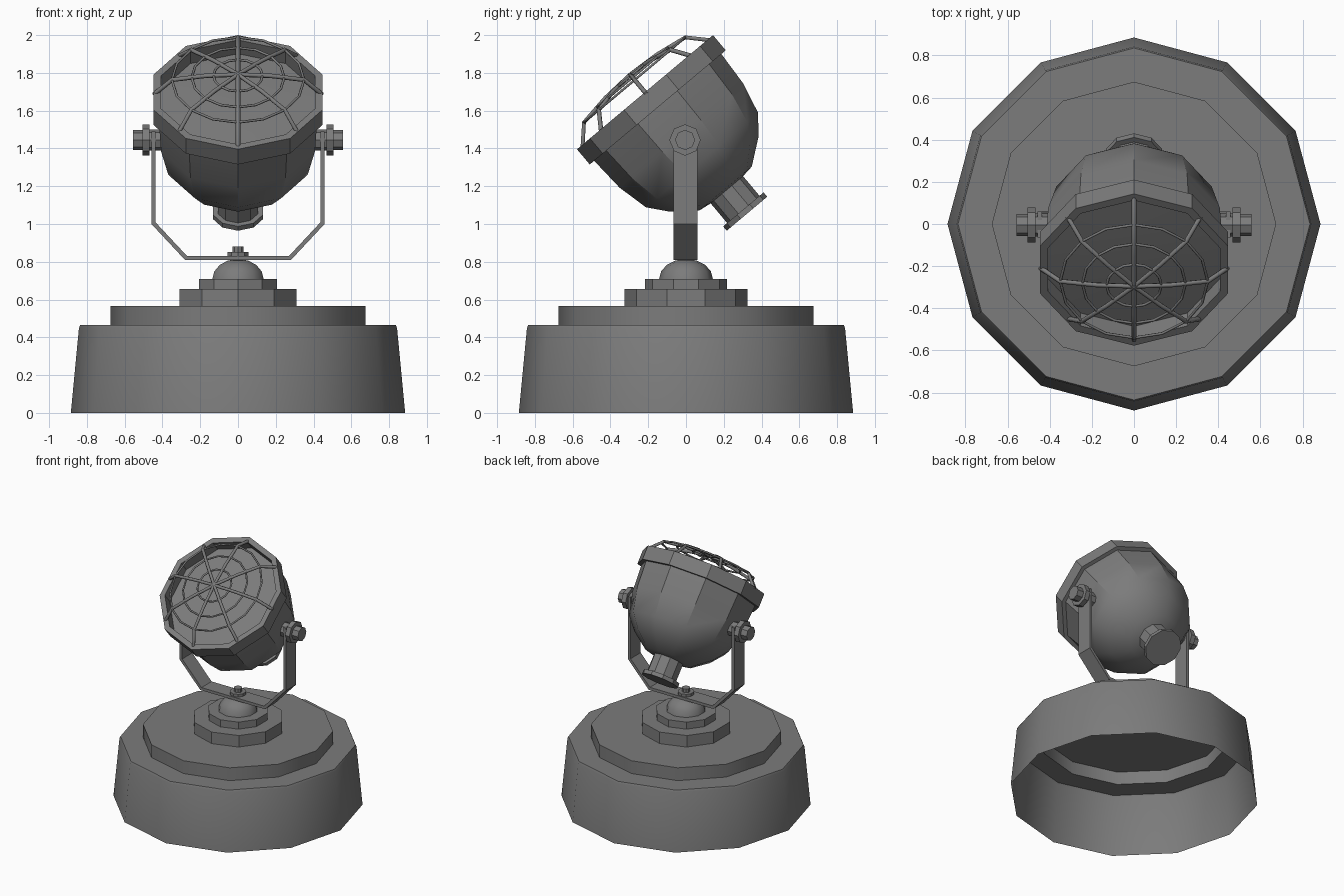
import bpy, bmesh, math
from mathutils import Matrix, Vector

if "Cube" in bpy.data.objects:
    bpy.data.objects.remove(bpy.data.objects["Cube"], do_unlink=True)

grey = bpy.data.materials.new("dark_grey_metal")
grey.use_nodes = True
COLOUR = (0.2, 0.2, 0.2, 1)
grey.diffuse_color = COLOUR
grey.node_tree.nodes["Principled BSDF"].inputs["Base Color"].default_value = COLOUR


def add_object(name, data, matrix=Matrix()):
    ob = bpy.data.objects.new(name, data)
    bpy.context.collection.objects.link(ob)
    data.materials.append(grey)
    ob.matrix_world = matrix
    return ob


def smooth(ob, degrees=35):
    bpy.ops.object.select_all(action='DESELECT')
    ob.select_set(True)
    bpy.context.view_layer.objects.active = ob
    bpy.ops.object.shade_smooth_by_angle(angle=math.radians(degrees))


def lathe(name, profile, sides, matrix=Matrix()):
    """Spin (radius, height) points, listed from bottom to top, about z."""
    bm = bmesh.new()
    rings = []
    for r, z in profile:
        if r == 0:
            rings.append([bm.verts.new((0, 0, z))] * sides)
            continue
        angles = [math.pi / 2 + math.tau * i / sides for i in range(sides)]
        rings.append([bm.verts.new((r * math.cos(a), r * math.sin(a), z)) for a in angles])
    for low, high in zip(rings, rings[1:]):
        for i in range(sides):
            j = (i + 1) % sides
            corners = dict.fromkeys((low[i], low[j], high[j], high[i]))
            bm.faces.new(list(corners))
    mesh = bpy.data.meshes.new(name)
    bm.to_mesh(mesh)
    bm.free()
    ob = add_object(name, mesh, matrix)
    smooth(ob)
    return ob


def drum(name, radius, bottom, top, sides=10, matrix=Matrix()):
    return lathe(name, [(0, bottom), (radius, bottom), (radius, top), (0, top)], sides, matrix)


# Hollow stepped base, open underneath
lathe("base_shell", [(0.885, 0), (0.842, 0.45), (0.835, 0.465), (0.675, 0.465),
                     (0.675, 0.565), (0, 0.565)], 12)

# Stepped mount with a domed swivel and its bolt
drum("mount_lower_step", 0.325, 0.565, 0.655)
drum("mount_upper_step", 0.218, 0.655, 0.71)
dome = [(0.142 * math.cos(math.radians(a)), 0.71 + 0.105 * math.sin(math.radians(a)))
        for a in (0, 22, 44, 66)]
lathe("swivel_dome", dome + [(0, 0.815)], 10)
drum("bolt_washer", 0.058, 0.825, 0.852)
drum("bolt_head", 0.03, 0.852, 0.88)

# U-shaped yoke: a bent strap
half = [(0.448, 1.49), (0.448, 1.005), (0.275, 0.82)]
path = half + [(-x, z) for x, z in reversed(half)]
bm = bmesh.new()
pairs = [[bm.verts.new((x, y, z)) for y in (-0.065, 0.06)] for x, z in path]
for a, b in zip(pairs, pairs[1:]):
    bm.faces.new((a[0], a[1], b[1], b[0]))
mesh = bpy.data.meshes.new("yoke")
bm.to_mesh(mesh)
bm.free()
yoke = add_object("yoke", mesh)
strap = yoke.modifiers.new("thickness", 'SOLIDIFY')
strap.thickness = 0.022
strap.offset = 0
strap.use_even_offset = True

# Pivot axle, washer and knob on each side
PIVOT = Vector((0, -0.005, 1.445))
for side, sign in (("left", 1), ("right", -1)):
    outward = Matrix.Translation(PIVOT) @ Matrix.Rotation(sign * math.pi / 2, 4, 'Y')
    drum(side + "_pivot_axle", 0.055, 0.36, 0.47, 8, outward)
    drum(side + "_pivot_washer", 0.083, 0.468, 0.505, 8, outward)
    drum(side + "_pivot_knob", 0.053, 0.505, 0.557, 8, outward)

# Tilted lamp head, built around the pivot with its axis along local z
HEAD = Matrix.Translation(PIVOT) @ Matrix.Rotation(math.radians(40), 4, 'X')
lathe("lamp_bowl", [(0, -0.36), (0.18, -0.335), (0.305, -0.24), (0.388, -0.14),
                    (0.428, 0.03), (0.44, 0.23)], 10, HEAD)
lathe("lamp_rim", [(0.43, 0.225), (0.47, 0.225), (0.47, 0.33), (0.43, 0.33),
                   (0.43, 0.225)], 10, HEAD)
lathe("lens", [(0.435, 0.235), (0.25, 0.245), (0, 0.25)], 10, HEAD)
drum("socket_collar", 0.163, -0.335, -0.28, 10, HEAD)
drum("socket_neck", 0.112, -0.49, -0.33, 10, HEAD)
drum("socket_cap", 0.14, -0.51, -0.48, 10, HEAD)


# Protective cage of bent spokes and thin rings
def wires(name, paths, depth, closed):
    curve = bpy.data.curves.new(name, 'CURVE')
    curve.dimensions = '3D'
    curve.bevel_depth = depth
    curve.bevel_resolution = 1
    for points in paths:
        spline = curve.splines.new('POLY')
        spline.points.add(len(points) - 1)
        for target, p in zip(spline.points, points):
            target.co = (*p, 1)
        spline.use_cyclic_u = closed
    add_object(name, curve, HEAD)


def polar(r, angle, z):
    return (r * math.cos(angle), r * math.sin(angle), z)


spoke = [(0.445, 0.315), (0.35, 0.415), (0.18, 0.442), (0, 0.452)]
wires("cage_spokes", [[polar(r, math.tau * i / 8, z) for r, z in spoke]
                      for i in range(8)], 0.012, False)
rings = [(0.13, 0.445), (0.245, 0.432), (0.35, 0.415)]
wires("cage_rings", [[polar(r, math.tau * i / 16, z) for i in range(16)]
                     for r, z in rings], 0.007, True)
